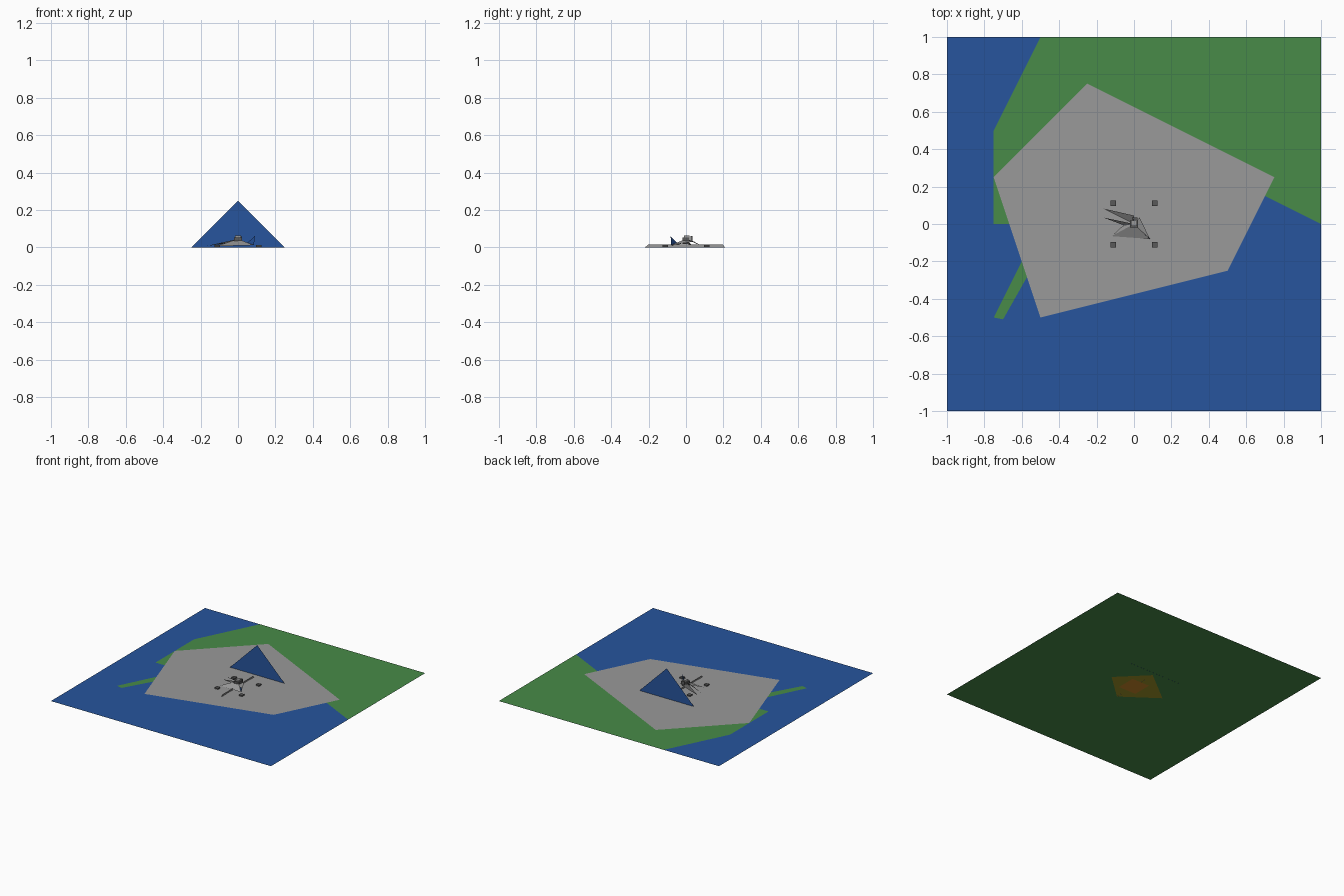
import bpy, bmesh
from mathutils import Vector

if "Cube" in bpy.data.objects:
    bpy.data.objects.remove(bpy.data.objects["Cube"])


def material(name, rgb):
    m = bpy.data.materials.new(name)
    m.diffuse_color = (*rgb, 1)
    m.use_nodes = True
    m.node_tree.nodes["Principled BSDF"].inputs["Base Color"].default_value = m.diffuse_color
    return m


GREEN = material("land_green", (0.065, 0.26, 0.065))
BLUE = material("sea_blue", (0.02, 0.09, 0.34))
GREY = material("plain_grey", (0.32, 0.32, 0.32))
DARK = material("dark_grey", (0.1, 0.1, 0.1))
GOLD = material("gold", (0.35, 0.3, 0.02))
ORANGE = material("orange", (0.6, 0.25, 0.02))


def mesh_object(name, verts, faces, mat):
    me = bpy.data.meshes.new(name)
    me.from_pydata(verts, [], faces)
    me.materials.append(mat)
    ob = bpy.data.objects.new(name, me)
    bpy.context.collection.objects.link(ob)
    return ob


def sheet(name, pts, z, mat):
    """Flat polygon facing up."""
    area = sum(a[0] * b[1] - b[0] * a[1] for a, b in zip(pts, pts[1:] + pts[:1]))
    if area < 0:
        pts = pts[::-1]
    return mesh_object(name, [(x, y, z) for x, y in pts], [list(range(len(pts)))], mat)


def rect(name, cx, cy, w, d, z, mat):
    return sheet(name, [(cx + sx * w / 2, cy + sy * d / 2)
                        for sx, sy in ((-1, -1), (1, -1), (1, 1), (-1, 1))], z, mat)


def box(name, centre, size, mat):
    bm = bmesh.new()
    bmesh.ops.create_cube(bm, size=1)
    for v in bm.verts:
        v.co = Vector(centre) + Vector(a * b for a, b in zip(v.co, size))
    me = bpy.data.meshes.new(name)
    bm.to_mesh(me)
    bm.free()
    me.materials.append(mat)
    bpy.context.collection.objects.link(bpy.data.objects.new(name, me))


# layered map sheets
sheet("under_gold_patch", [(-0.28, 0), (0, -0.2), (0.22, 0), (0, 0.22)], 0.0002, GOLD)
rect("under_orange_patch", 0, 0, 0.16, 0.16, 0.0, ORANGE)
rect("ground", 0, 0, 2, 2, 0.0006, GREEN)
rect("sea", 0, 0, 2, 2, 0.0012, BLUE)
sheet("land", [(-0.5, 1), (-0.75, 0.5), (-0.75, 0), (0.4, 0), (0.7, 0.15),
               (1, 0), (1, 1)], 0.0018, GREEN)
sheet("land_spit", [(-0.6, -0.2), (-0.75, -0.5), (-0.7, -0.51), (-0.57, -0.28),
                    (-0.5, -0.2)], 0.0018, GREEN)
sheet("plain", [(-0.75, 0.25), (-0.25, 0.75), (0.75, 0.25), (0.5, -0.25),
                (-0.5, -0.5)], 0.0024, GREY)

# upright triangle behind the craft
mesh_object("blue_peak", [(-0.25, 0.25, 0), (0.25, 0.25, 0), (0, 0.25, 0.25)],
            [(0, 1, 2)], BLUE)

# low ridge along the y axis
mesh_object("low_ridge", [(0, -0.22, 0), (0, 0.21, 0), (0, 0.195, 0.016),
                          (0, -0.2, 0.016)], [(0, 1, 2, 3)], GREY)

# runway strips and four corner pads
for i, (cy, d) in enumerate(((0.095, 0.12), (-0.12, 0.07))):
    rect(f"runway_{i}", 0, cy, 0.06, d, 0.004, DARK if i > 1 else GREY)
for sx in (-1, 1):
    for sy in (-1, 1):
        box("corner_pad", (sx * 0.11, sy * 0.11, 0.008), (0.03, 0.03, 0.01), DARK)

# thin faceted craft: two prongs, swept wings and an upright fin
peak = (0, 0, 0.045)
side = (0.03, 0.035, 0.03)
tail = (0.085, -0.08, 0.012)
mesh_object("front_prongs", [peak, (0.0, 0.045, 0.03), (-0.165, 0.083, 0.008),
                             (-0.165, 0.035, 0.008), (-0.02, -0.02, 0.03)],
            [(0, 1, 2), (0, 3, 4)], DARK)
mesh_object("wings", [peak, side, tail, (-0.12, -0.065, 0.006), (-0.06, -0.01, 0.025)],
            [(0, 2, 1), (0, 3, 2), (0, 4, 3)], GREY)
mesh_object("tail_fin", [(0.045, -0.045, 0.02), tail, (0.09, -0.082, 0.06)],
            [(0, 1, 2)], BLUE)

# central cabin with a cap plate
box("cabin", (0, 0, 0.035), (0.045, 0.04, 0.035), DARK)
box("cabin_cap", (0, 0.005, 0.058), (0.03, 0.03, 0.012), GREY)
box("rear_mast", (0.005, 0.03, 0.045), (0.03, 0.01, 0.03), DARK)
